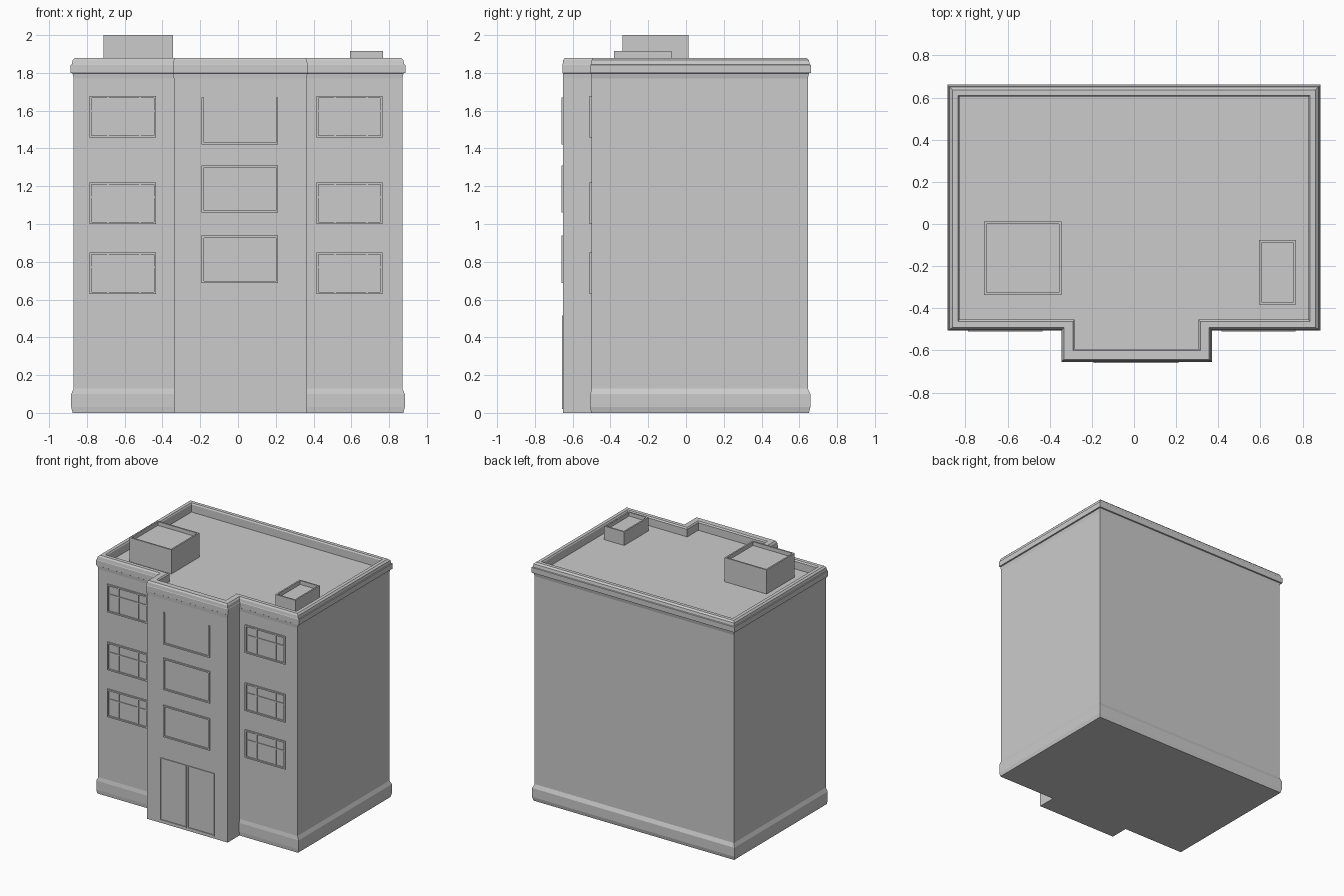
import bpy, bmesh

if "Cube" in bpy.data.objects:
    bpy.data.objects.remove(bpy.data.objects["Cube"])


def make_object(name, bm):
    bmesh.ops.recalc_face_normals(bm, faces=bm.faces)
    mesh = bpy.data.meshes.new(name)
    bm.to_mesh(mesh)
    bm.free()
    obj = bpy.data.objects.new(name, mesh)
    bpy.context.collection.objects.link(obj)
    return obj


def loft(name, rings):
    """Skin a stack of equal-length rings and cap both ends."""
    bm = bmesh.new()
    vs = [[bm.verts.new(p) for p in ring] for ring in rings]
    n = len(vs[0])
    for a, b in zip(vs, vs[1:]):
        for i in range(n):
            j = (i + 1) % n
            bm.faces.new((a[i], a[j], b[j], b[i]))
    bm.faces.new(vs[0][::-1])
    bm.faces.new(vs[-1])
    return make_object(name, bm)


def add_box(bm, x0, x1, y0, y1, z0, z1):
    ret = bmesh.ops.create_cube(bm, size=1)
    for v in ret["verts"]:
        v.co = ((x0 + x1) / 2 + v.co.x * (x1 - x0),
                (y0 + y1) / 2 + v.co.y * (y1 - y0),
                (z0 + z1) / 2 + v.co.z * (z1 - z0))


def footprint(z, side, front, bay):
    """T-shaped plan, each part pushed out by its own offset."""
    x, back, wing, by = 0.87 + side, 0.645 + side, -0.50 - front, -0.65 - bay
    bl, br = -0.34 - bay, 0.365 + bay
    plan = [(-x, wing), (bl, wing), (bl, by), (br, by), (br, wing),
            (x, wing), (x, back), (-x, back)]
    return [(px, py, z) for px, py in plan]


# Walls with flared base, cornice, parapet and sunken roof
levels = [(0, .006, .003, 0), (.03, .013, .006, 0), (.10, .013, .006, 0),
          (.13, 0, 0, 0), (1.77, 0, 0, 0), (1.798, .006, .003, .002),
          (1.80, .016, .006, .005), (1.842, .016, .006, .005),
          (1.845, .010, .004, .003), (1.868, .005, 0, 0),
          (1.88, -.008, -.008, -.008), (1.88, -.035, -.037, -.05),
          (1.87, -.041, -.046, -.058), (1.81, -.041, -.046, -.058)]
loft("building_shell", [footprint(*level) for level in levels])


# Rooftop boxes with a shallow recessed top
def roof_box(name, x0, x1, y0, y1, top):
    def ring(z, d):
        return [(x0 + d, y0 + d, z), (x1 - d, y0 + d, z),
                (x1 - d, y1 - d, z), (x0 + d, y1 - d, z)]
    loft(name, [ring(1.805, 0), ring(top, 0), ring(top, .012), ring(top - .03, .012)])


roof_box("roof_stair_house", -0.712, -0.345, -0.337, 0.012, 2.0)
roof_box("roof_vent", 0.593, 0.768, -0.382, -0.077, 1.917)


# Raised frames around windows and doors
def frame(name, x0, x1, z0, z1, wall, depth=.01, w=.011, top=True, bars=False):
    bm = bmesh.new()
    y0, y1 = wall - depth, wall + .01
    add_box(bm, x0, x0 + w, y0, y1, z0, z1)
    add_box(bm, x1 - w, x1, y0, y1, z0, z1)
    add_box(bm, x0 + w, x1 - w, y0, y1, z0, z0 + w)
    if top:
        add_box(bm, x0 + w, x1 - w, y0, y1, z1 - w, z1)
    if bars:
        yb = wall - depth * .6
        for t in (.28, .76):
            xc = x0 + t * (x1 - x0)
            add_box(bm, xc - .005, xc + .005, yb, y1, z0 + w, z1 - w)
        zc = z0 + .64 * (z1 - z0)
        add_box(bm, x0 + w, x1 - w, yb + .001, y1, zc - .004, zc + .004)
    return make_object(name, bm)


for i, z in enumerate((.63, 1.0, 1.457)):
    frame(f"left_window_{i}", -.787, -.435, z, z + .22, -.50, bars=True)
    frame(f"right_window_{i}", .416, .766, z, z + .22, -.50, bars=True)

# Bay windows: the uppermost frame is open at the top
for i, z in enumerate((.688, 1.06, 1.42)):
    frame(f"bay_window_{i}", -.192, .212, z, z + .25, -.65, top=(i < 2))

# Double entrance door
for side, x0, x1 in (("left", -.225, .006), ("right", .016, .25)):
    frame(f"door_{side}", x0, x1, .02, .515, -.65, depth=.006, w=.009)
